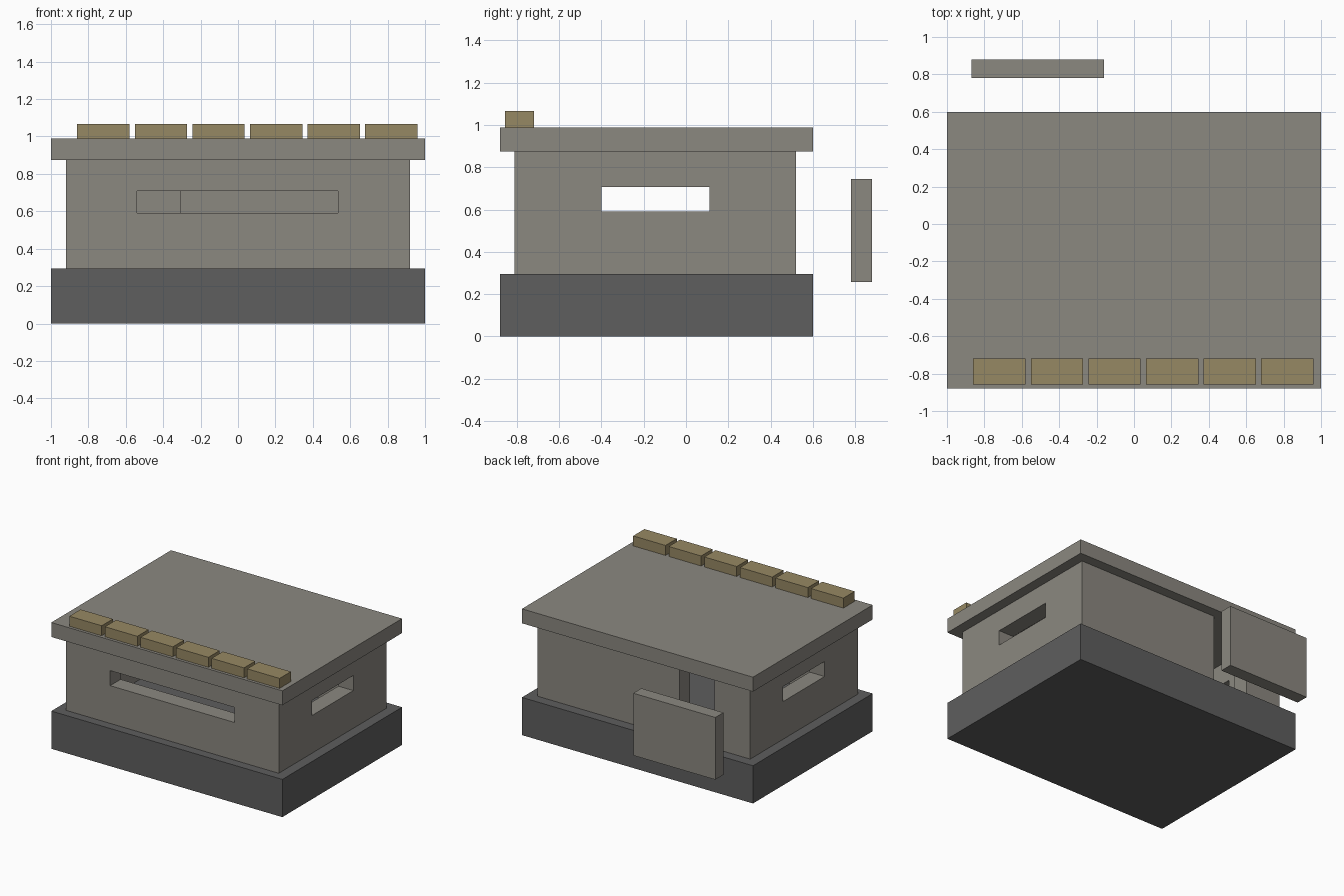
import bpy
from mathutils import Vector

default = bpy.data.objects.get("Cube")
if default:
    bpy.data.objects.remove(default, do_unlink=True)


def make_material(name, rgb):
    mat = bpy.data.materials.new(name)
    mat.use_nodes = True
    mat.diffuse_color = (*rgb, 1)
    mat.node_tree.nodes["Principled BSDF"].inputs["Base Color"].default_value = (*rgb, 1)
    return mat


def box(name, low, high, mat=None):
    """Axis-aligned box between two corners."""
    low, high = Vector(low), Vector(high)
    bpy.ops.mesh.primitive_cube_add(size=1, location=(low + high) / 2)
    obj = bpy.context.object
    obj.name = obj.data.name = name
    obj.scale = high - low
    bpy.ops.object.transform_apply(location=False, rotation=False, scale=True)
    if mat:
        obj.data.materials.append(mat)
    return obj


def cut(target, low, high):
    """Subtract a box from the target and discard the cutter."""
    cutter = box("cutter", low, high)
    cutter.hide_render = True
    mod = target.modifiers.new("opening", "BOOLEAN")
    mod.operation = "DIFFERENCE"
    mod.solver = "EXACT"
    mod.object = cutter
    bpy.context.view_layer.objects.active = target
    bpy.ops.object.modifier_apply(modifier=mod.name)
    bpy.data.objects.remove(cutter, do_unlink=True)


concrete = make_material("concrete", (0.258, 0.246, 0.216))
foundation_grey = make_material("dark foundation", (0.112, 0.112, 0.112))
sandbag_tan = make_material("sandbag tan", (0.305, 0.246, 0.125))

BASE_TOP, WALL_TOP, ROOF_TOP = 0.295, 0.875, 0.988
FRONT, BACK, SIDE = -0.81, 0.52, 0.92
THICK = 0.13
SLIT_LOW, SLIT_HIGH = 0.59, 0.708

# Foundation and overhanging roof slab
box("foundation", (-1, -0.88, 0), (1, 0.6, BASE_TOP), foundation_grey)
box("roof_slab", (-1, -0.88, WALL_TOP), (1, 0.6, ROOF_TOP), concrete)

# Hollow walls, with firing slits and a full-height doorway at the back
walls = box("walls", (-SIDE, FRONT, BASE_TOP), (SIDE, BACK, WALL_TOP), concrete)
cut(walls, (THICK - SIDE, FRONT + THICK, 0), (SIDE - THICK, BACK - THICK, 1.2))
cut(walls, (-0.54, -1, SLIT_LOW), (0.535, -0.5, SLIT_HIGH))
cut(walls, (-1.2, -0.4, SLIT_LOW), (1.2, 0.112, SLIT_HIGH))
cut(walls, (-0.61, 0.2, 0), (-0.308, 0.8, 1.2))

# Free-standing blast wall shielding the doorway
box("blast_wall", (-0.87, 0.78, 0.258), (-0.16, 0.88, 0.745), concrete)

# Row of sandbags along the front roof edge
for i in range(6):
    x = -0.86 + i * 0.308
    box(f"sandbag_{i + 1}", (x, -0.857, ROOF_TOP), (x + 0.28, -0.718, 1.066), sandbag_tan)
